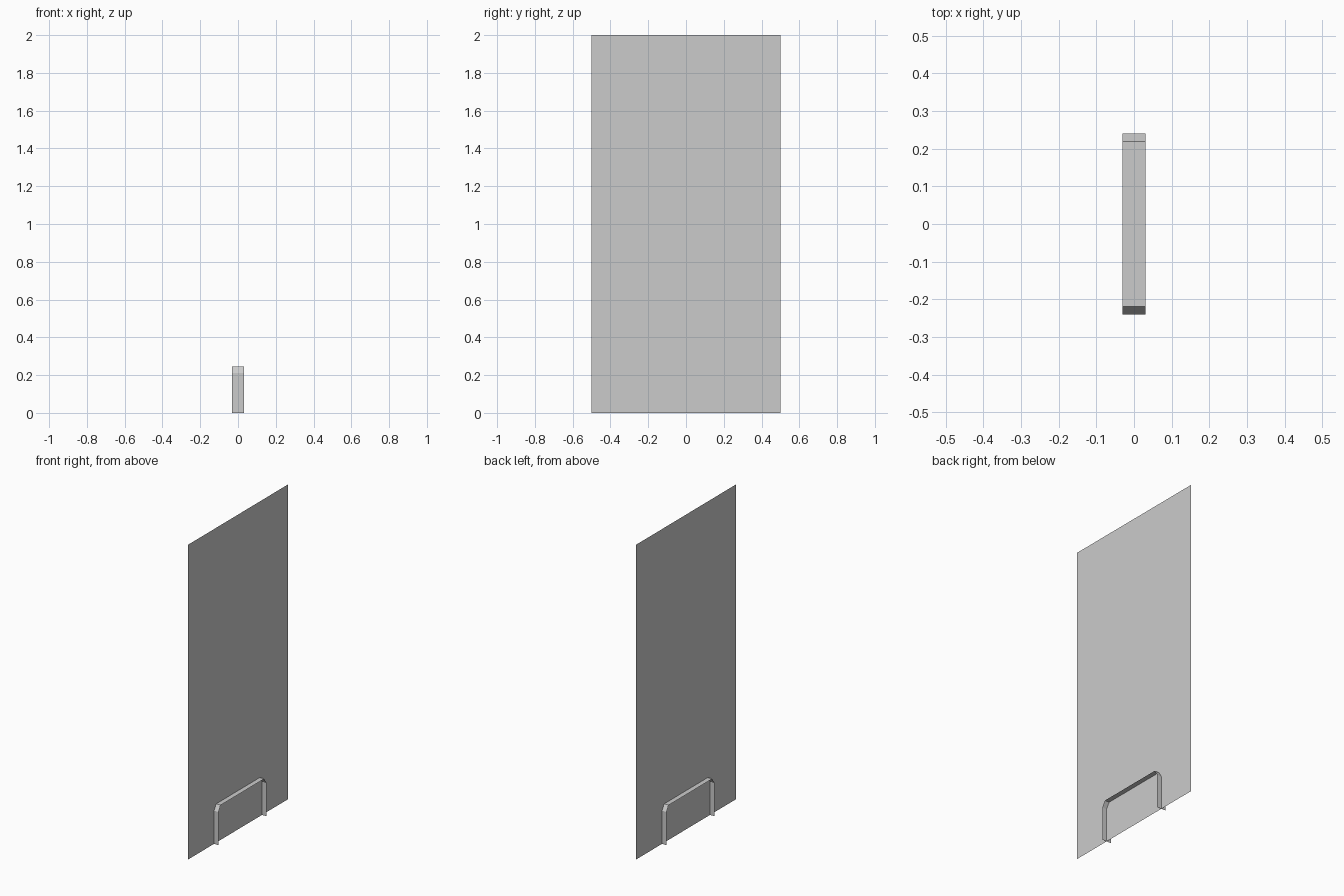
import bpy

if "Cube" in bpy.data.objects:
    bpy.data.objects.remove(bpy.data.objects["Cube"])


def sheet(name, verts, faces):
    mesh = bpy.data.meshes.new(name)
    mesh.from_pydata(verts, [], faces)
    mesh.update()
    obj = bpy.data.objects.new(name, mesh)
    bpy.context.collection.objects.link(obj)
    return obj


# Thin upright panel
sheet("upright_panel",
      [(0, -0.5, 0), (0, 0.5, 0), (0, 0.5, 2), (0, -0.5, 2)],
      [(0, 1, 2, 3)])

# Arched strip crossing the panel at its base: profile swept along x
half = [(0.241, 0), (0.241, 0.211), (0.219, 0.246)]
profile = half + [(-y, z) for y, z in reversed(half)]
n = len(profile)
verts = [(x, y, z) for x in (-0.031, 0.031) for y, z in profile]
faces = [(i, n + i, n + i + 1, i + 1) for i in range(n - 1)]
sheet("base_arch_strip", verts, faces)
